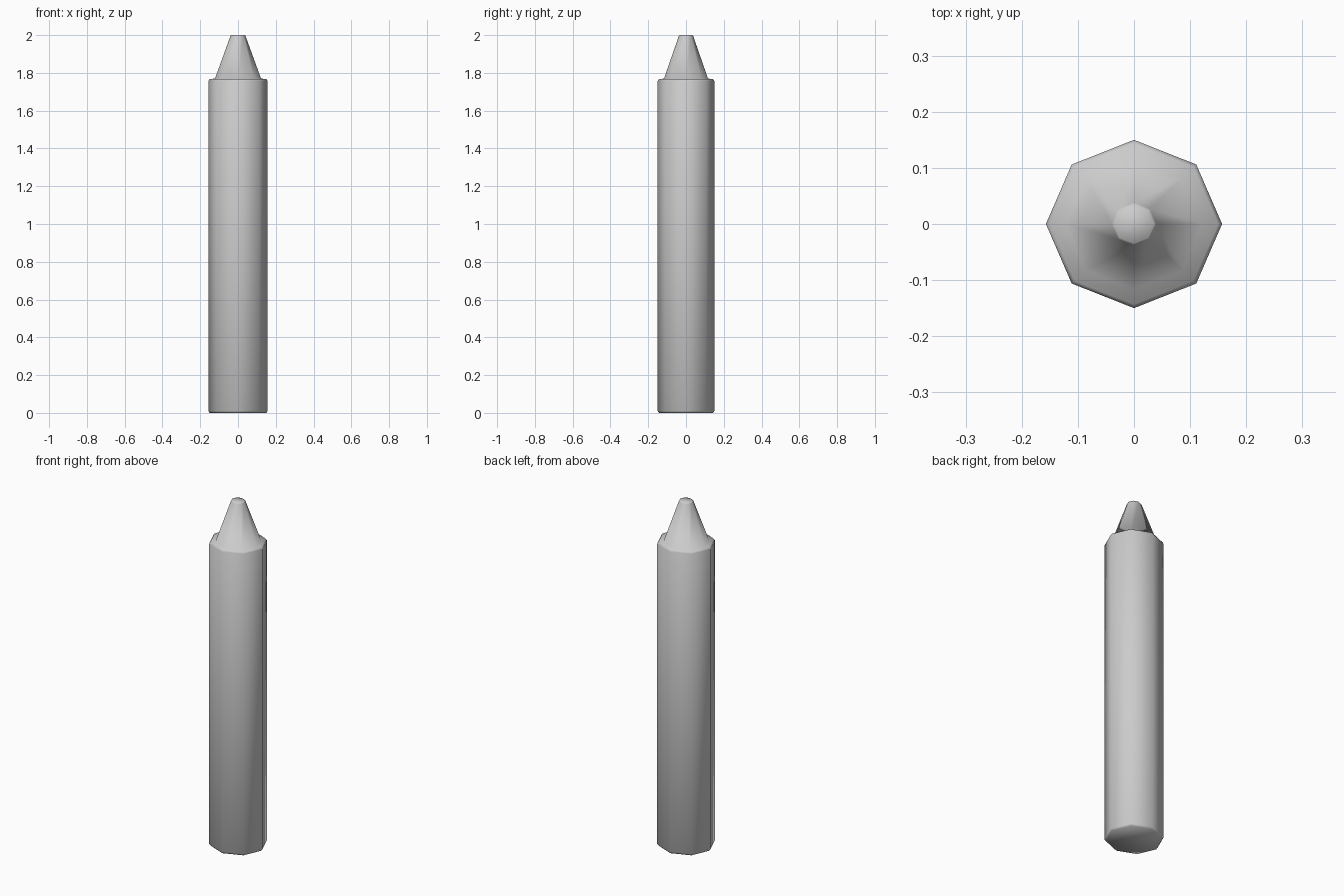
import bpy, bmesh, math

if "Cube" in bpy.data.objects:
    bpy.data.objects.remove(bpy.data.objects["Cube"])

SIDES = 8
Y_SCALE = 0.955  # section is slightly narrower front to back

# (radius along x, height) from base to blunt tip
PROFILE = [(0.15, 0.0), (0.157, 0.01), (0.157, 1.757), (0.15, 1.767),
           (0.122, 1.77), (0.04, 1.995), (0.036, 2.0)]

bm = bmesh.new()


def ring(r, z):
    return [bm.verts.new((r * math.cos(math.tau * i / SIDES),
                          r * Y_SCALE * math.sin(math.tau * i / SIDES), z))
            for i in range(SIDES)]


# Octagonal stick, shoulder and tapered tip
rings = [ring(r, z) for r, z in PROFILE]
for a, b in zip(rings, rings[1:]):
    for i in range(SIDES):
        j = (i + 1) % SIDES
        bm.faces.new((a[i], a[j], b[j], b[i]))

# End caps
bm.faces.new(rings[0][::-1])
bm.faces.new(rings[-1])

for f in bm.faces:
    f.smooth = True

mesh = bpy.data.meshes.new("crayon")
bm.to_mesh(mesh)
bm.free()
obj = bpy.data.objects.new("crayon", mesh)
bpy.context.collection.objects.link(obj)
